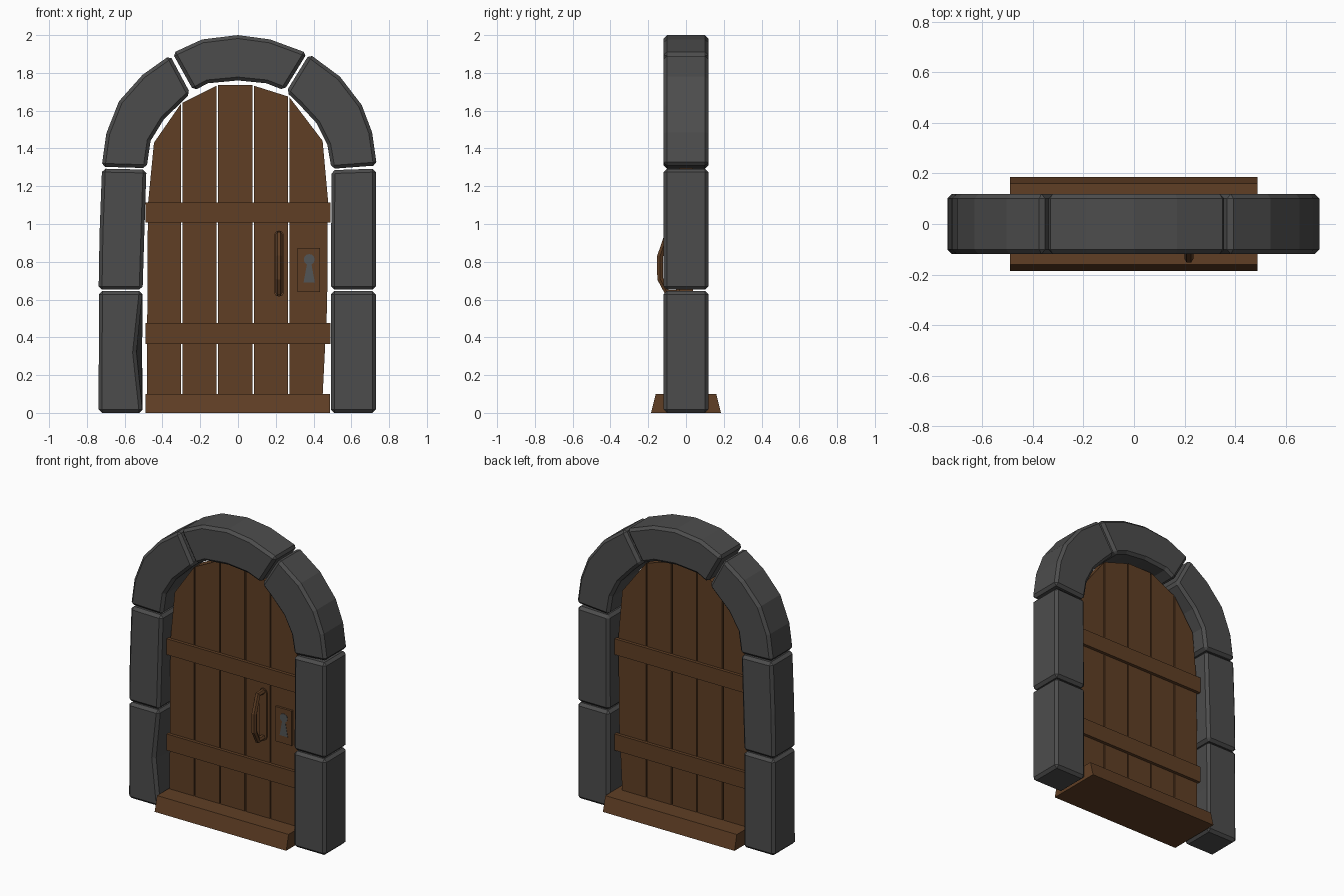
import bpy, bmesh, math

if "Cube" in bpy.data.objects:
    bpy.data.objects.remove(bpy.data.objects["Cube"])


def material(name, rgb):
    m = bpy.data.materials.new(name)
    m.diffuse_color = (*rgb, 1)
    m.use_nodes = True
    m.node_tree.nodes["Principled BSDF"].inputs["Base Color"].default_value = m.diffuse_color
    return m


STONE = material("dark_stone", (0.073, 0.073, 0.073))
WOOD = material("brown_wood", (0.115, 0.049, 0.018))
HOLE = material("keyhole_grey", (0.085, 0.09, 0.092))


def extrude(name, pts, y0, y1, mat, bevel=0.0, front_shift=None):
    """Extrude an x-z profile from y0 (front) to y1 (back)."""
    bm = bmesh.new()
    shift = front_shift or {}
    front = [bm.verts.new((x + shift.get(i, 0), y0, z)) for i, (x, z) in enumerate(pts)]
    back = [bm.verts.new((x, y1, z)) for x, z in pts]
    n = len(pts)
    bm.faces.new(front)
    bm.faces.new(back[::-1])
    for i in range(n):
        j = (i + 1) % n
        bm.faces.new((front[i], back[i], back[j], front[j]))
    bmesh.ops.recalc_face_normals(bm, faces=bm.faces)
    me = bpy.data.meshes.new(name)
    bm.to_mesh(me)
    bm.free()
    me.materials.append(mat)
    ob = bpy.data.objects.new(name, me)
    bpy.context.collection.objects.link(ob)
    if bevel:
        b = ob.modifiers.new("worn_edges", "BEVEL")
        b.width = bevel
        b.segments = 1
        b.limit_method = "ANGLE"
        b.angle_limit = math.radians(45)
    return ob


def rect(x0, x1, z0, z1):
    return [(x0, z0), (x1, z0), (x1, z1), (x0, z1)]


# Stone frame: pillars and arch blocks
D = 0.119
stones = {
    "left_lower_stone": [(-0.738, 0), (-0.505, 0), (-0.505, 0.32), (-0.505, 0.645), (-0.736, 0.645)],
    "left_upper_stone": [(-0.738, 0.652), (-0.505, 0.652), (-0.496, 0.95), (-0.485, 1.288),
                         (-0.72, 1.293), (-0.733, 0.95)],
    "right_lower_stone": rect(0.492, 0.73, 0, 0.645),
    "right_upper_stone": [(0.492, 0.652), (0.73, 0.652), (0.73, 1.293), (0.495, 1.285)],
    "left_arch_stone": [(-0.722, 1.303), (-0.484, 1.296), (-0.463, 1.44), (-0.392, 1.555),
                        (-0.252, 1.69), (-0.36, 1.893), (-0.505, 1.79), (-0.63, 1.65), (-0.697, 1.48)],
    "keystone": [(-0.347, 1.905), (-0.235, 1.705), (-0.16, 1.745), (0, 1.76), (0.15, 1.745),
                 (0.245, 1.708), (0.366, 1.905), (0.17, 1.977), (0, 2.0), (-0.19, 1.977)],
    "right_arch_stone": [(0.378, 1.9), (0.255, 1.70), (0.325, 1.632), (0.415, 1.535), (0.473, 1.42),
                         (0.495, 1.292), (0.735, 1.31), (0.71, 1.485), (0.655, 1.63), (0.54, 1.78)],
}
for name, pts in stones.items():
    chip = {2: -0.035} if name == "left_lower_stone" else None
    extrude(name, pts, -D, D, STONE, 0.018, chip)

# Door planks with tops cut to the arch
planks = [
    [(-0.483, 0.09), (-0.303, 0.09), (-0.303, 1.635), (-0.445, 1.43), (-0.477, 1.1)],
    [(-0.295, 0.09), (-0.113, 0.09), (-0.113, 1.732), (-0.295, 1.642)],
    [(-0.105, 0.09), (0.076, 0.09), (0.076, 1.735), (-0.105, 1.735)],
    [(0.084, 0.09), (0.265, 0.09), (0.265, 1.675), (0.084, 1.732)],
    [(0.273, 0.09), (0.448, 0.09), (0.472, 0.57), (0.476, 1.13), (0.448, 1.44), (0.273, 1.67)],
]
for i, pts in enumerate(planks):
    extrude(f"door_plank_{i + 1}", pts, -0.037, 0.037, WOOD)

# Cross rails on both faces
for label, z0, z1 in (("lower", 0.365, 0.475), ("upper", 1.008, 1.115)):
    for side, y0, y1 in (("front", -0.058, -0.034), ("back", 0.034, 0.058)):
        extrude(f"{label}_{side}_rail", rect(-0.49, 0.49, z0, z1), y0, y1, WOOD)

# Sloped threshold: box tapered at the top
sill = extrude("threshold", rect(-0.49, 0.488, 0, 0.1), -0.185, 0.185, WOOD)
for v in sill.data.vertices:
    if v.co.z > 0.05:
        v.co.y *= 0.16 / 0.185

# Handle: thin back plate plus a curved six-sided grip
hx, hz = 0.217, 0.79
plate = []
for zc, a0 in ((0.94, 0), (0.64, 180)):
    for k in range(5):
        a = math.radians(a0 + 45 * k)
        plate.append((hx + 0.027 * math.cos(a), zc + 0.025 * math.sin(a)))
extrude("handle_plate", plate, -0.046, -0.034, WOOD)

path = [(-0.035, 0.945), (-0.10, 0.945), (-0.137, 0.83), (-0.137, 0.71), (-0.10, 0.637), (-0.035, 0.637)]
curve = bpy.data.curves.new("handle_grip", "CURVE")
curve.dimensions = "3D"
curve.bevel_depth = 0.018
curve.bevel_resolution = 1
curve.use_fill_caps = True
spline = curve.splines.new("POLY")
spline.points.add(len(path) - 1)
for p, (y, z) in zip(spline.points, path):
    p.co = (hx, y, z, 1)
    p.radius = 1.0
spline.use_smooth = False
curve.materials.append(WOOD)
bpy.context.collection.objects.link(bpy.data.objects.new("handle_grip", curve))

# Lock plate with an inlaid keyhole
extrude("lock_plate", rect(0.315, 0.435, 0.64, 0.873), -0.052, -0.034, WOOD)
kx, kz, r = 0.377, 0.812, 0.029
hole = [(kx - 0.03, 0.69), (kx + 0.03, 0.69)]
for k in range(11):
    a = math.radians(-65 + 31 * k)
    hole.append((kx + r * math.cos(a), kz + r * math.sin(a)))
extrude("keyhole", hole, -0.054, -0.048, HOLE)
